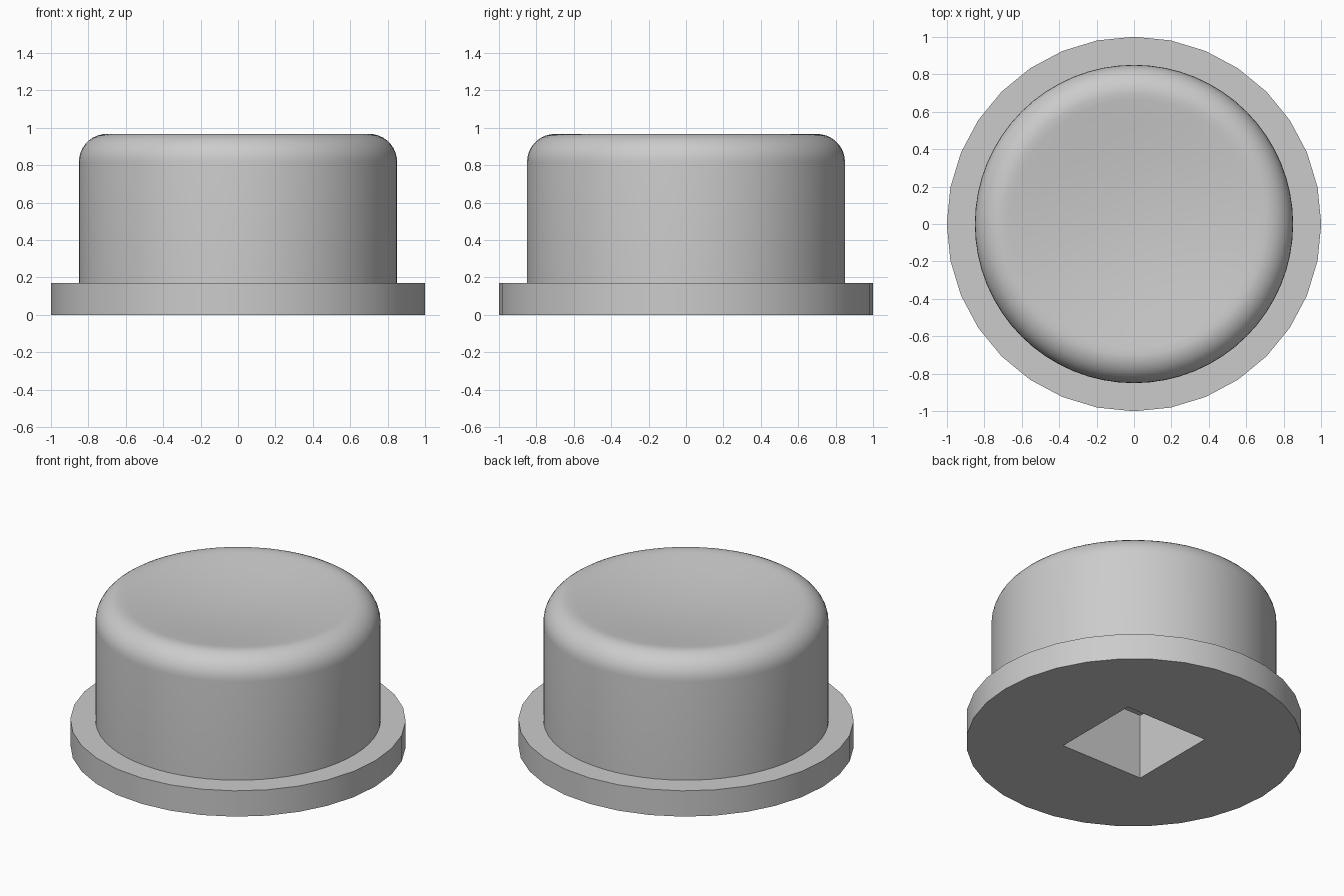
import bpy
import bmesh
from math import radians, sin, cos, pi

cube = bpy.data.objects.get("Cube")
if cube:
    bpy.data.objects.remove(cube, do_unlink=True)

GREY = (0.6, 0.6, 0.6, 1.0)
grey = bpy.data.materials.new("light_grey")
grey.use_nodes = True
grey.diffuse_color = GREY
grey.node_tree.nodes["Principled BSDF"].inputs["Base Color"].default_value = GREY


def add_object(name, bm):
    bmesh.ops.recalc_face_normals(bm, faces=bm.faces)
    mesh = bpy.data.meshes.new(name)
    bm.to_mesh(mesh)
    bm.free()
    mesh.materials.append(grey)
    obj = bpy.data.objects.new(name, mesh)
    bpy.context.collection.objects.link(obj)
    return obj


def lathe(name, profile, sides):
    """Spin a closed (radius, z) profile, from axis to axis, around z."""
    bm = bmesh.new()
    verts = [bm.verts.new((r, 0, z)) for r, z in profile]
    edges = [bm.edges.new(pair) for pair in zip(verts, verts[1:])]
    bmesh.ops.spin(bm, geom=verts + edges, cent=(0, 0, 0), axis=(0, 0, 1),
                   angle=2 * pi, steps=sides, use_duplicate=False)
    bmesh.ops.remove_doubles(bm, verts=bm.verts, dist=0.0005)
    return add_object(name, bm)


# Base flange
FLANGE_TOP = 0.17
flange = lathe("base_flange", [(0, 0), (1, 0), (1, FLANGE_TOP), (0, FLANGE_TOP)], 32)

# Cap: straight wall, rounded shoulder, shallow dished top
WALL, TOP, ROUND, DISH = 0.85, 0.967, 0.15, 0.06
rim = WALL - ROUND
shoulder = [(rim + ROUND * cos(radians(a)), TOP - ROUND + ROUND * sin(radians(a)))
            for a in range(0, 91, 10)]
dish = [(rim * t, TOP - DISH * (1 - t * t) ** 1.2)
        for t in (0.95, 0.88, 0.75, 0.6, 0.45, 0.3, 0.15, 0)]
cap = lathe("button_cap", [(0, FLANGE_TOP), (WALL, FLANGE_TOP)] + shoulder + dish, 64)

# Square socket cut up into the underside
SOCKET, DEPTH = 0.6, 0.43
bm = bmesh.new()
bmesh.ops.create_cube(bm, size=1)
bmesh.ops.scale(bm, vec=(SOCKET, SOCKET, 2 * DEPTH), verts=bm.verts)
cutter = add_object("socket_cutter", bm)
cutter.hide_render = True

for part in (flange, cap):
    cut = part.modifiers.new("socket", 'BOOLEAN')
    cut.operation = 'DIFFERENCE'
    cut.solver = 'EXACT'
    cut.object = cutter
    bpy.ops.object.select_all(action='DESELECT')
    part.select_set(True)
    bpy.context.view_layer.objects.active = part
    bpy.ops.object.modifier_apply(modifier=cut.name)
    bpy.ops.object.shade_smooth_by_angle(angle=radians(30))

bpy.data.objects.remove(cutter, do_unlink=True)
